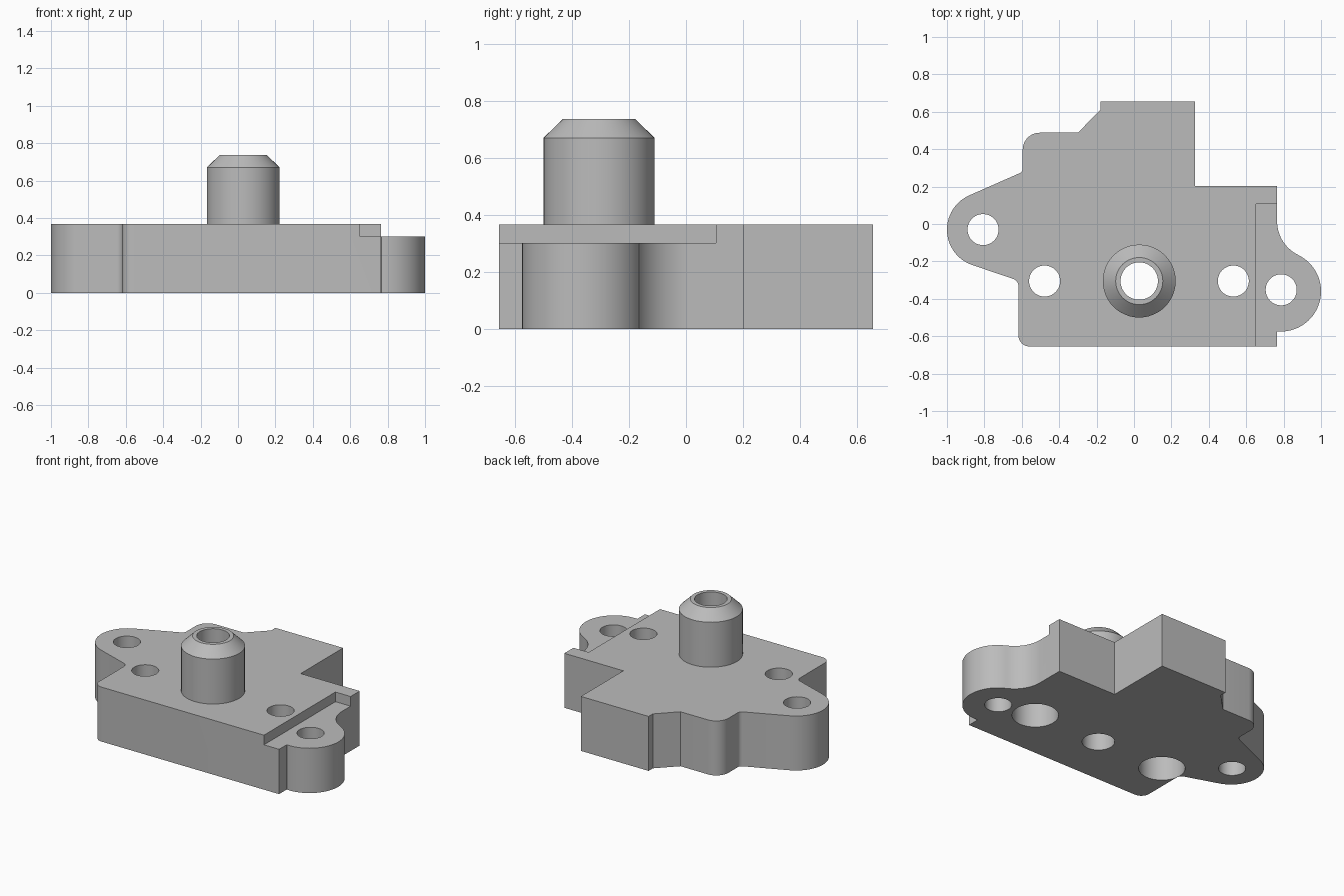
import bpy, bmesh
from math import cos, sin, pi, radians, tau
from mathutils import Vector

cube = bpy.data.objects.get("Cube")
if cube:
    bpy.data.objects.remove(cube, do_unlink=True)

TOP, STEP = 0.367, 0.302
grey = bpy.data.materials.new("plain grey")
grey.use_nodes = True
grey.diffuse_color = (0.5, 0.5, 0.5, 1)
grey.node_tree.nodes["Principled BSDF"].inputs["Base Color"].default_value = (0.5, 0.5, 0.5, 1)


def make_object(name, bm):
    bmesh.ops.recalc_face_normals(bm, faces=bm.faces)
    mesh = bpy.data.meshes.new(name)
    bm.to_mesh(mesh)
    bm.free()
    obj = bpy.data.objects.new(name, mesh)
    mesh.materials.append(grey)
    bpy.context.collection.objects.link(obj)
    return obj


def prism(name, points, z0, z1):
    bm = bmesh.new()
    face = bm.faces.new([bm.verts.new((p[0], p[1], z0)) for p in points])
    new = bmesh.ops.extrude_face_region(bm, geom=[face])["geom"]
    bmesh.ops.translate(bm, vec=(0, 0, z1 - z0),
                        verts=[g for g in new if isinstance(g, bmesh.types.BMVert)])
    return make_object(name, bm)


def arc(cx, cy, r, start, end, n=24):
    angles = [radians(start + (end - start) * i / n) for i in range(n + 1)]
    return [(cx + r * cos(a), cy + r * sin(a)) for a in angles]


def fillet(before, corner, after, r, n=8):
    """Tangent arc that rounds one corner of an outline."""
    c = Vector(corner)
    a, b = (Vector(before) - c).normalized(), (Vector(after) - c).normalized()
    half = a.angle(b) / 2
    centre = c + (a + b).normalized() * r / sin(half)
    reach = r * cos(half) / sin(half)
    u, v = c + a * reach - centre, c + b * reach - centre
    sweep = u.angle(v)
    return [tuple(centre + (u * sin(sweep * (1 - i / n)) + v * sin(sweep * i / n)) / sin(sweep))
            for i in range(n + 1)]


def circle(cx, cy, r, n=48):
    return [(cx + r * cos(tau * i / n), cy + r * sin(tau * i / n)) for i in range(n)]


# Plate outline, clockwise from the back edge
right_ear = arc(0.785, -0.36, 0.215, 64.4, -95, 36)
left_ear = arc(-0.8, -0.03, 0.2, 251.4, 113.6, 36)
low_notch, low_corner = (-0.618, -0.303), (-0.618, -0.655)
high_notch, high_corner = (-0.595, 0.279), (-0.595, 0.488)
outline = [(-0.18, 0.655), (0.325, 0.655), (0.325, 0.203), (0.765, 0.203)]
outline += arc(0.965, 0.015, 0.2, 180, 244.4)
outline += right_ear
outline += [(0.765, -0.575), (0.765, -0.655)]
outline += fillet((0, -0.655), low_corner, low_notch, 0.06)
outline += fillet(low_corner, low_notch, left_ear[0], 0.04)
outline += left_ear
outline += fillet(left_ear[-1], high_notch, high_corner, 0.03)
outline += fillet(high_notch, high_corner, (-0.3, 0.488), 0.09)
outline += [(-0.3, 0.488), (-0.18, 0.61)]
plate = prism("mounting_plate", outline, 0, TOP)

# Cutters: edge step, ear holes, centre bore, counterbored screw holes
cutters = [prism("edge_step_cutter",
                 [(0.652, -0.8), (1.2, -0.8), (1.2, 0.106), (0.652, 0.106)], STEP, 0.6)]
holes = [(-0.807, -0.03, 0.083), (0.787, -0.352, 0.083), (0.028, -0.305, 0.1),
         (-0.478, -0.305, 0.083), (0.531, -0.305, 0.083)]
for x, y, r in holes:
    cutters.append(prism("hole_cutter", circle(x, y, r), -0.1, 0.6))
for x, y, r in holes[3:]:
    cutters.append(prism("counterbore_cutter", circle(x, y, 0.142), -0.1, 0.22))
bpy.context.view_layer.objects.active = plate
for cutter in cutters:
    cutter.hide_render = True
    mod = plate.modifiers.new("cut", "BOOLEAN")
    mod.operation, mod.solver, mod.object = "DIFFERENCE", "EXACT", cutter
    bpy.ops.object.modifier_apply(modifier=mod.name)
    bpy.data.objects.remove(cutter, do_unlink=True)

# Hollow chamfered boss, turned from a profile of radius and height
profile = [(0.195, TOP), (0.195, 0.67), (0.126, 0.737), (0.1, 0.737), (0.1, TOP)]
bm = bmesh.new()
verts = [bm.verts.new((r, 0, z)) for r, z in profile]
edges = [bm.edges.new(pair) for pair in zip(verts, verts[1:])]
bmesh.ops.spin(bm, geom=verts + edges, axis=(0, 0, 1), cent=(0, 0, 0),
               angle=tau, steps=48, use_merge=True)
bmesh.ops.remove_doubles(bm, verts=bm.verts, dist=1e-4)
boss = make_object("hollow_boss", bm)
boss.location = (0.028, -0.305, 0)

# Smooth curved walls, keep hard edges
for obj in (plate, boss):
    bpy.ops.object.select_all(action="DESELECT")
    obj.select_set(True)
    bpy.context.view_layer.objects.active = obj
    bpy.ops.object.shade_smooth_by_angle(angle=radians(25))
